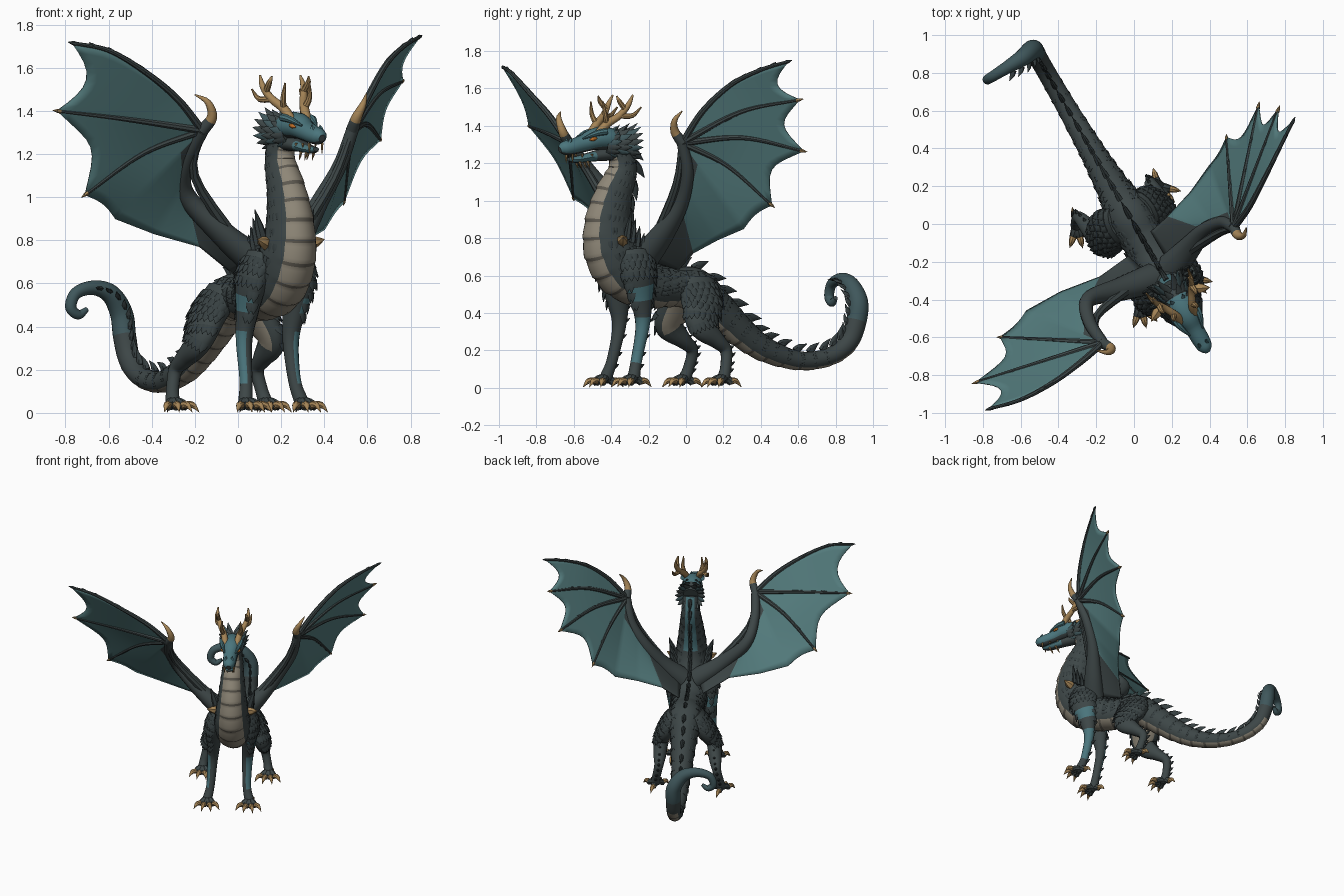
import bpy, bmesh, math, random
from mathutils import Vector

random.seed(4)
cube = bpy.data.objects.get("Cube")
if cube:
    bpy.data.objects.remove(cube)


def material(name, rgb):
    m = bpy.data.materials.new(name)
    m.use_nodes = True
    m.diffuse_color = (*rgb, 1)
    m.node_tree.nodes["Principled BSDF"].inputs["Base Color"].default_value = (*rgb, 1)
    return m


MATS = [material("slate hide", (.047, .062, .063)), material("dark scale", (.037, .05, .052)),
        material("sand belly", (.27, .24, .185)), material("belly seam", (.11, .10, .08)),
        material("teal membrane", (.09, .205, .21)), material("teal face", (.07, .18, .205)),
        material("golden horn", (.38, .235, .095)), material("amber eye", (.5, .15, .02)),
        material("teal hide", (.05, .095, .105))]
HIDE, SCALE, SAND, SEAM, WEB, FACE, GOLD, AMBER, TEAL = range(9)
TURN = math.radians(30)
LEFT = Vector((math.cos(TURN), math.sin(TURN), 0))
AHEAD = Vector((math.sin(TURN), -math.cos(TURN), 0))
UP = Vector((0, 0, 1))


def at(side, ahead, z):
    """Point given in the body's own turned frame."""
    return LEFT * side + AHEAD * ahead + UP * z


def sample(pts, u):
    """Smooth curve through points of any dimension."""
    x = min(max(u, 0), 1) * (len(pts) - 1)
    i = min(int(x), len(pts) - 2)
    f = x - i
    b, c = Vector(pts[i]), Vector(pts[i + 1])
    a = Vector(pts[i - 1]) if i else b * 2 - c
    d = Vector(pts[i + 2]) if i + 2 < len(pts) else c * 2 - b
    return (b * 2 + (c - a) * f + (a * 2 - b * 5 + c * 4 - d) * f * f
            + (b * 3 - a - c * 3 + d) * f ** 3) / 2


class Part:
    def __init__(self):
        self.bm = bmesh.new()

    def tube(self, pts, radii, mat=HIDE, n=10, k=4, side=LEFT, rule=None, swell=None):
        """Loft along a curve; radii are numbers or (width, height). Returns the ring frames."""
        radii = [r if isinstance(r, tuple) else (r, r) for r in radii]
        rows = [Vector((*p, *r)) for p, r in zip(pts, radii)]
        total = (len(rows) - 1) * k
        rows = [sample(rows, i / total) for i in range(total + 1)]
        frames, rings = [], []
        for i, row in enumerate(rows):
            c = row.to_3d()
            tan = (rows[min(i + 1, total)].to_3d() - rows[max(i - 1, 0)].to_3d()).normalized()
            flat = side - tan * side.dot(tan)
            side = (flat if flat.length > .05 else tan.orthogonal()).normalized()
            out, w, h = tan.cross(side), max(row[3], .001), max(row[4], .001)
            frames.append((c, side, out, tan, w, h))
            ring = []
            for j in range(n):
                a = math.tau * j / n
                g = swell(i, math.sin(a)) if swell else 1
                ring.append(self.bm.verts.new(c + side * math.cos(a) * w + out * math.sin(a) * h * g))
            rings.append(ring)
        for i in range(total):
            for j in range(n):
                f = self.bm.faces.new((rings[i][j], rings[i][(j + 1) % n],
                                       rings[i + 1][(j + 1) % n], rings[i + 1][j]))
                a = math.tau * (j + .5) / n
                f.material_index = rule(i, math.sin(a), math.cos(a)) if rule else mat
        for ring in (rings[0], rings[-1]):
            self.bm.faces.new(ring).material_index = mat
        return frames

    def spike(self, base, way, length, r, mat=SCALE, bend=Vector(), side=LEFT, thin=1):
        way = way.normalized()
        pts = [base, base + way * length * .5, base + (way + bend) * length]
        self.tube(pts, [(r, r * thin), (r * .75, r * .75 * thin), 0], mat, 6, 2, side)

    def scale(self, frame, a, length, r):
        """One flat pointed scale lying on a lofted ring."""
        c, side, out, tan, w, h = frame
        normal = (side * math.cos(a) * h + out * math.sin(a) * w).normalized()
        base = c + side * math.cos(a) * w + out * math.sin(a) * h - normal * r * .2
        self.spike(base, tan + normal * .2, length, r, side=tan.cross(normal), thin=.4)

    def finish(self, name):
        bm = self.bm
        bmesh.ops.recalc_face_normals(bm, faces=bm.faces[:])
        for f in bm.faces:
            f.smooth = True
        for e in bm.edges:
            e.smooth = e.calc_face_angle(0) < .75
        mesh = bpy.data.meshes.new(name)
        bm.to_mesh(mesh)
        bm.free()
        for m in MATS:
            mesh.materials.append(m)
        ob = bpy.data.objects.new(name, mesh)
        bpy.context.collection.objects.link(ob)
        return ob


# Neck, body and tail in one loft: ahead, height, half width, half depth
spine = [(.415, 1.29, .06, .065), (.39, 1.17, .068, .078), (.445, 1.03, .085, .105), (.48, .88, .105, .13),
         (.46, .73, .125, .15), (.37, .61, .13, .145), (.22, .55, .125, .12), (.08, .54, .115, .105),
         (-.05, .53, .12, .11), (-.18, .43, .095, .10), (-.35, .29, .075, .08), (-.5, .2, .064, .065),
         (-.7, .145, .054, .05), (-.88, .165, .05, .048), (-1.0, .24, .05, .052), (-1.05, .35, .053, .055)]
path = [at(0, t, z) for t, z, w, h in spine]
path += [Vector(p) for p in ((-.54, .92, .46), (-.59, .88, .55), (-.67, .83, .58), (-.75, .78, .555),
                             (-.775, .765, .49), (-.74, .78, .455), (-.70, .80, .48))]
sizes = [s[2:] for s in spine] + [.053, .045, .034, .028, .026, .022, .012]
K = 12


def body_rule(i, s, c):
    if s > .62 and i < 14.3 * K:
        return SEAM if i % 6 == 5 else SAND
    if s < -.9 and i < 3 * K:
        return FACE
    return TEAL if i > 15 * K else HIDE


body = Part()
frames = body.tube(path, sizes, n=24, k=K, rule=body_rule,
                   swell=lambda i, s: 1 + (.012 * (i % 6) if s > .5 and i < 14 * K else 0))
body.finish("body_neck_and_tail")

# Back spines and overlapping scales
spines, scales = Part(), Part()
for i in range(4, 18 * K, 6):
    c, side, out, tan, w, h = frames[i]
    size = .085 if i < 10 * K else .07 if i < 14 * K else .05
    spines.spike(c - out * h * .88, tan * .9 - out, size, size * .36, bend=tan * .25, side=tan, thin=.55)
spines.finish("back_spines")
for i in range(3, 13 * K, 5):
    for j in range(6):
        a = -.95 + .25 * j + random.uniform(-.08, .08) + (.12 if i % 2 else 0)
        if a < .45:
            for turned in (a, math.pi - a):
                scales.scale(frames[i], turned, frames[i][4] * .36, frames[i][4] * .14)
scales.finish("body_scales")


# Legs with toes and claws; the stance drifts toward the foot
def leg(name, joints, radii, sign, fore, drift):
    p = Part()
    last = len(joints) - 1
    pts = [at(sign * x, t, z) + at(*drift, 0) * min(1, i / last * 1.4) for i, (x, t, z) in enumerate(joints)]

    def rule(i, s, c):
        if fore and (8 < i < 12 or 15 < i < 25) and c * sign > 0:
            return FACE
        return SAND if not fore and 4 < i < 13 and c * sign < -.6 else HIDE
    rings = p.tube(pts, radii, n=14, k=6, rule=rule)
    for i in range(2, 14, 2):
        for j in range(9):
            a = -1.3 + 2.6 * j / 8 + (.15 if i % 4 else 0)
            if not fore or i < 8 or abs(a) > .9:
                p.scale(rings[i], a if sign > 0 else math.pi - a, .05, .022)
    for i in range(14, len(rings) - 3, 3):
        p.spike(rings[i][0] - AHEAD * rings[i][5] * .8, UP * .5 - AHEAD, .035, .012)
    foot = pts[-1]
    for k, turn in enumerate((-48, -16, 16, 48, 165)):
        way = AHEAD * math.cos(math.radians(turn)) + LEFT * math.sin(math.radians(turn))
        reach = .07 if k < 4 else .045
        low = Vector((foot.x, foot.y, .026))
        p.tube([foot, low + way * reach * .55 + UP * .018, low + way * reach],
               [.028, .023, .019], n=8, side=UP.cross(way))
        p.tube([low + way * (reach - .014) + UP * .008, low + way * (reach + .024) + UP * .010,
                low + way * (reach + .055) - UP * .023], [.019, .015, 0], GOLD, 8, side=UP.cross(way))
    p.finish(name)


for word, sign, hind_drift in (("left", 1, (-.035, .01)), ("right", -1, (-.02, -.025))):
    leg("front_leg_" + word, [(.085, .36, .72), (.125, .37, .62), (.125, .35, .47), (.125, .345, .33),
                              (.13, .385, .15), (.15, .415, .05)],
        [(.075, .10), (.068, .105), (.05, .066), .038, .03, .034], sign, True, (-.035, -.025))
    leg("hind_leg_" + word, [(.06, -.03, .56), (.13, -.03, .46), (.19, .0, .34), (.205, -.09, .255),
                             (.215, -.15, .20), (.235, -.14, .11), (.245, -.12, .05)],
        [(.07, .11), (.07, .12), (.055, .085), .046, .033, .03, .034], sign, False, hind_drift)

# Shoulder spurs
spurs = Part()
for s in (1, -1):
    spurs.spike(at(s * .115, .46, .785), LEFT * s + AHEAD * .5 + UP * .3, .075, .032, GOLD)
    for k in range(4):
        spurs.spike(at(s * .115, .43 - .03 * k, .80 - .02 * k), LEFT * s * .3 + UP, .15 - .02 * k, .028, thin=.6)
spurs.finish("shoulder_spurs")

# Head: skull, lower jaw, eyes, brows, frill and fangs
head = Part()
skull = [(.39, 1.30, .055, .058), (.48, 1.33, .074, .062), (.56, 1.33, .066, .06), (.63, 1.307, .05, .047),
         (.71, 1.287, .046, .042), (.755, 1.28, .038, .036), (.78, 1.272, .016, .018)]
head.tube([at(0, t, z) for t, z, w, h in skull], [s[2:] for s in skull], n=16,
          rule=lambda i, s, c: HIDE if s < -.6 or i < 3 else FACE)
jaw = [(.45, 1.255, .05, .04), (.57, 1.238, .042, .028), (.68, 1.22, .034, .018), (.725, 1.222, .015, .01)]
head.tube([at(0, t, z) for t, z, w, h in jaw], [s[2:] for s in jaw], n=12,
          rule=lambda i, s, c: FACE if i > 3 and abs(c) > .6 else HIDE)
for s in (1, -1):
    head.tube([at(s * .062, .585, 1.335), at(s * .060, .605, 1.33), at(s * .053, .625, 1.324)],
              [.004, .011, .003], AMBER, 8)
    head.tube([at(s * .07, .53, 1.37), at(s * .062, .59, 1.36), at(s * .04, .66, 1.332)],
              [.018, .016, .005], FACE, 8)
    head.spike(at(s * .022, .735, 1.305), UP - AHEAD * .5, .035, .013, FACE)
    for k in range(7):
        out = LEFT * s * math.cos(k * .36 - 1) + UP * math.sin(k * .36 - 1)
        for ring in range(3):
            head.spike(at(0, .41 + ring * .05, 1.305) + out * .05, out * .55 - AHEAD * .8, .105 - ring * .015,
                       .028, TEAL if (k + ring) % 3 == 2 else HIDE, UP * .1, out.cross(AHEAD), .5)
    for t, long in ((.60, .025), (.66, .02), (.72, .05)):
        head.spike(at(s * .034, t, 1.25), -UP, long, .007, GOLD)
    for k in range(2):
        head.spike(at(s * .02, .62 + .05 * k, 1.213), -UP - AHEAD * .4, .045, .008, GOLD)
head.finish("head")

# Branching antlers
antlers = Part()
for s in (1, -1):
    antlers.tube([at(s * x, t, z) for x, t, z in ((.04, .57, 1.35), (.055, .52, 1.41), (.085, .46, 1.455),
                                                 (.108, .42, 1.51), (.108, .39, 1.565))],
                 [.024, .022, .019, .015, .005], GOLD, 10)
    for lo, mid, hi in (((.055, .52, 1.41), (.07, .54, 1.46), (.065, .55, 1.53)),
                        ((.085, .46, 1.455), (.118, .40, 1.455), (.128, .35, 1.50)),
                        ((.10, .435, 1.49), (.104, .47, 1.53), (.098, .485, 1.56))):
        antlers.tube([at(s * p[0], p[1], p[2]) for p in (lo, mid, hi)], [.016, .013, .004], GOLD, 8)
antlers.finish("antlers")


# Wings: arm, fingers, thumb claw and scalloped membrane
def wing(name, sign, elbow, wrist, fingers, arches, trailing, thumb):
    elbow, wrist = Vector(elbow), Vector(wrist)
    shoulder = at(sign * .06, .30, .69)
    p = Part()
    fore = elbow.lerp(wrist, .5) - AHEAD * .02 + LEFT * sign * .03
    p.tube([shoulder, shoulder.lerp(elbow, .5) - UP * .02, elbow, fore, wrist],
           [(.075, .085), (.055, .065), .042, .034, .03], n=12, k=6)
    p.tube([shoulder.lerp(elbow, .3), elbow.lerp(wrist, .3) + AHEAD * .03, wrist], [.03, .022, .018], n=8)
    p.tube([wrist] + [Vector(q) for q in thumb], [.03, .024, .015, .003], n=10,
           rule=lambda i, s, c: GOLD if i > 2 else HIDE)
    curves = [[wrist] + [Vector(q) for q in fingers[0]]]
    for tip, arch in zip(fingers[1:], arches):
        tip = Vector(tip)
        curves.append([wrist, wrist.lerp(tip, .5) + UP * arch, tip])
    for pts in curves:
        tip, way = pts[-1], (pts[-1] - pts[-2]).normalized()
        rings = p.tube(pts, [.019 - .011 * i / (len(pts) - 1) for i in range(len(pts))], n=8, k=8)
        p.spike(tip - way * .02, way, .04, .011, GOLD if len(pts) == 3 else SCALE)
        for r in rings[3:-2:4]:
            p.spike(r[0], r[3] + UP * .5, .035, .011)
    p.spike(curves[0][2], curves[0][3] - curves[0][2] + UP * .06, .07, .014)
    p.finish(name + "_bones")

    count = len(curves)
    starts = [wrist, wrist.lerp(elbow, .6), elbow, shoulder]
    curves += [[a, a.lerp(Vector(b), .5), Vector(b)] for a, b in zip(starts, trailing)]
    m = Part()
    for n, (one, two) in enumerate(zip(curves, curves[1:])):
        cut = .15 if n < count - 1 else .03 if n == count - 1 else 0
        grid = []
        for j in range(9):
            reach = (1 - cut * math.sin(math.pi * j / 8)) / 12
            grid.append([m.bm.verts.new(sample(one, i * reach).lerp(sample(two, i * reach), j / 8))
                         for i in range(13)])
        for j in range(8):
            for i in range(12):
                f = m.bm.faces.new((grid[j][i], grid[j + 1][i], grid[j + 1][i + 1], grid[j][i + 1]))
                f.material_index = HIDE if n >= count + 2 or (n >= count and i < 3) else WEB
    bmesh.ops.remove_doubles(m.bm, verts=m.bm.verts[:], dist=.0005)
    solid = m.finish(name + "_membrane").modifiers.new("thickness", "SOLIDIFY")
    solid.thickness, solid.offset = .006, 0


wing("right_wing", -1, (-.24, -.40, 1.01), (-.165, -.63, 1.31),
     [[(-.28, -.73, 1.455), (-.43, -.84, 1.58), (-.6, -.93, 1.68), (-.77, -.98, 1.715)],
      (-.84, -.84, 1.40), (-.71, -.60, 1.01)], (.005, .045),
     [(-.57, -.46, .90), (-.39, -.36, .83), (-.18, -.28, .77), (-.03, -.17, .65)],
     [(-.12, -.66, 1.37), (-.14, -.68, 1.44), (-.20, -.67, 1.475)])
wing("left_wing", 1, (.38, -.03, .98), (.53, -.02, 1.31),
     [[(.61, .09, 1.48), (.69, .24, 1.62), (.77, .40, 1.70), (.845, .55, 1.745)],
      (.765, .61, 1.54), (.66, .63, 1.265), (.49, .46, .975)], (.05, .05, .045),
     [(.40, .31, .85), (.30, .17, .79), (.18, .04, .72), (.09, -.04, .63)],
     [(.55, -.06, 1.37), (.58, -.06, 1.43), (.595, -.02, 1.48)])
